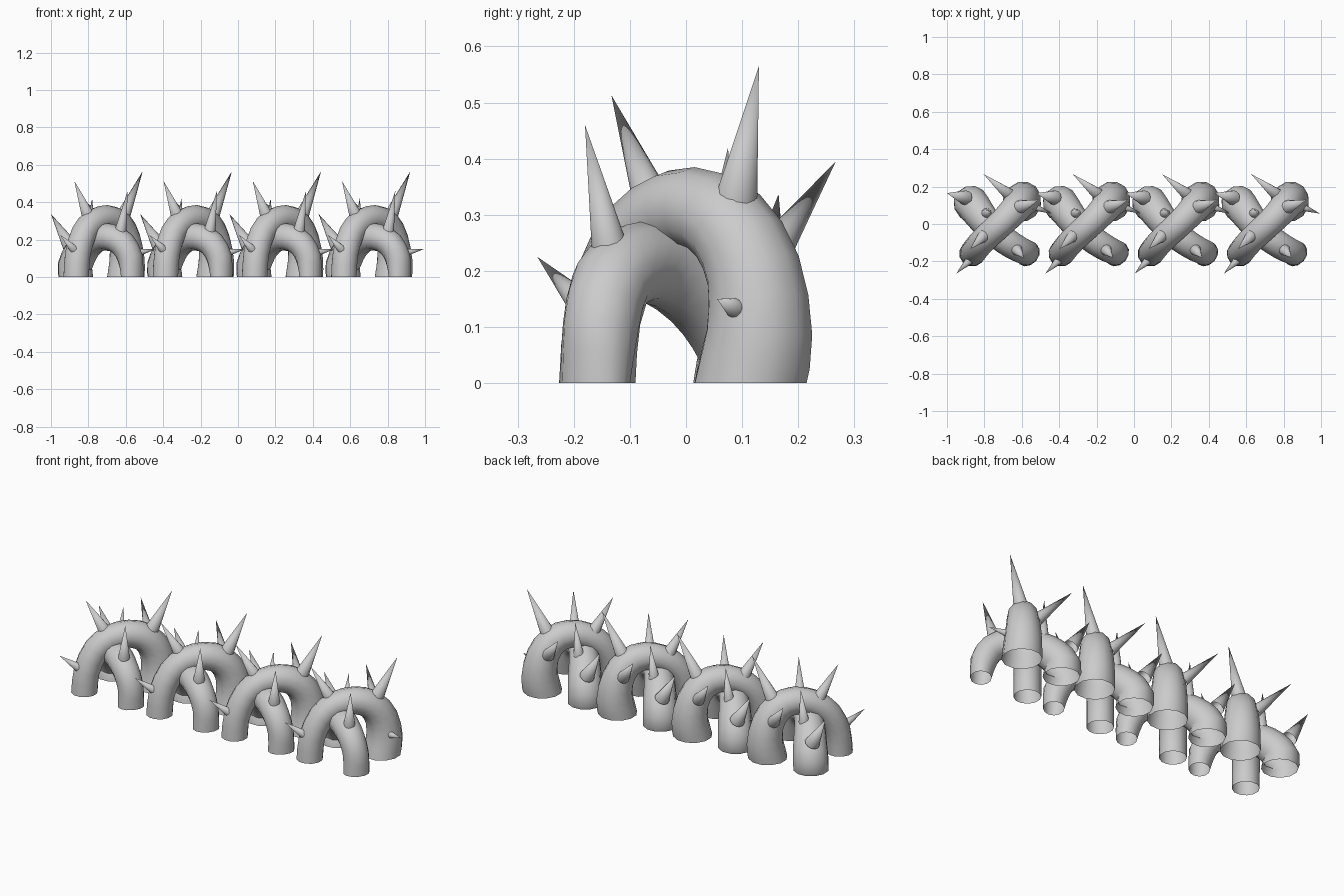
import bpy, bmesh, math
from mathutils import Vector

if "Cube" in bpy.data.objects:
    bpy.data.objects.remove(bpy.data.objects["Cube"])

UNITS, STEP = 4, 0.477
SIDES = 12

gray = bpy.data.materials.new("gray")
gray.diffuse_color = (0.6, 0.6, 0.6, 1)
gray.use_nodes = True
gray.node_tree.nodes["Principled BSDF"].inputs["Base Color"].default_value = gray.diffuse_color

# Arch centre lines of the first unit: x, y, z, radius
TALL = [(-.865, -.158, 0, .07), (-.857, -.148, .12, .07), (-.825, -.108, .23, .07),
        (-.77, -.052, .293, .071), (-.70, .012, .312, .073), (-.64, .075, .281, .079),
        (-.605, .12, .2, .087), (-.593, .131, .09, .097), (-.6, .115, 0, .103)]
LOW = [(-.565, -.163, 0, .07), (-.576, -.152, .1, .069), (-.615, -.135, .175, .071),
       (-.68, -.095, .211, .073), (-.745, -.045, .211, .075), (-.805, .025, .175, .083),
       (-.845, .08, .12, .09), (-.871, .112, .06, .094), (-.867, .105, 0, .094)]

# Spikes: base centre, tip, base radius
SPIKES = [((-.90, .14, .17), (-1.0, .165, .337), .04),
          ((-.665, .155, .235), (-.805, .267, .395), .034),
          ((-.625, .085, .30), (-.51, .13, .565), .042),
          ((-.875, -.19, .145), (-.95, -.265, .225), .024),
          ((-.795, -.055, .31), (-.875, -.133, .513), .037),
          ((-.63, -.135, .235), (-.59, -.18, .46), .033),
          ((-.79, .055, .22), (-.78, .075, .42), .03),
          ((-.53, .09, .132), (-.436, .055, .15), .02)]


def finish(bm, name):
    """Make a smooth gray object from a bmesh."""
    bmesh.ops.recalc_face_normals(bm, faces=bm.faces)
    mesh = bpy.data.meshes.new(name)
    bm.to_mesh(mesh)
    bm.free()
    mesh.materials.append(gray)
    obj = bpy.data.objects.new(name, mesh)
    bpy.context.collection.objects.link(obj)
    bpy.ops.object.select_all(action='DESELECT')
    obj.select_set(True)
    bpy.context.view_layer.objects.active = obj
    bpy.ops.object.shade_smooth_by_angle(angle=math.radians(50))
    return obj


def spline(points, steps=2):
    """Catmull-Rom samples through the points."""
    p = [Vector(q) for q in points]
    p = [2 * p[0] - p[1]] + p + [2 * p[-1] - p[-2]]
    out = []
    for i in range(1, len(p) - 2):
        a, b, c, d = p[i - 1:i + 3]
        for k in range(steps):
            t = k / steps
            out.append(.5 * (2 * b + (c - a) * t + (2 * a - 5 * b + 4 * c - d) * t * t
                             + (3 * b - a - 3 * c + d) * t ** 3))
    return out + [p[-2]]


def arch(points, name, front_squash=1.0):
    """Tapered tube along an arch, with level open feet."""
    path = spline(points)
    span = path[-1].xyz - path[0].xyz
    across = Vector((-span.y, span.x, 0)).normalized()
    bm = bmesh.new()
    rings = []
    for i, q in enumerate(path):
        if i == 0:
            tangent = Vector((0, 0, 1))
        elif i == len(path) - 1:
            tangent = Vector((0, 0, -1))
        else:
            tangent = (path[i + 1].xyz - path[i - 1].xyz).normalized()
        side = (across - tangent * across.dot(tangent)).normalized()
        up = side.cross(tangent).normalized()
        # The front foot narrows towards the ground
        up *= front_squash + (1 - front_squash) * min(1, i / 2)
        angles = [2 * math.pi * k / SIDES for k in range(SIDES)]
        rings.append([bm.verts.new(q.xyz + q.w * (math.cos(a) * side + math.sin(a) * up))
                      for a in angles])
    for r, s in zip(rings, rings[1:]):
        for k in range(SIDES):
            j = (k + 1) % SIDES
            bm.faces.new((r[k], r[j], s[j], s[k]))
    return finish(bm, name)


def spike(base, tip, radius, name):
    """Pointed open cone from base to tip."""
    base, tip = Vector(base), Vector(tip)
    axis = tip - base
    bm = bmesh.new()
    bmesh.ops.create_cone(bm, cap_ends=False, segments=SIDES, radius1=radius,
                          radius2=0, depth=axis.length)
    bmesh.ops.remove_doubles(bm, verts=bm.verts, dist=1e-5)
    rot = Vector((0, 0, 1)).rotation_difference(axis).to_matrix()
    for v in bm.verts:
        v.co = rot @ v.co + (base + tip) / 2
    return finish(bm, name)


# One unit: two crossing arches with spikes
parts = [arch(TALL, "tall_arch"), arch(LOW, "low_arch", 0.77)]
parts += [spike(*s, "spike_%d" % (i + 1)) for i, s in enumerate(SPIKES)]

# Repeat the unit along the row
for n in range(1, UNITS):
    for part in parts:
        copy = part.copy()
        copy.name = "%s_row_%d" % (part.name, n + 1)
        copy.location.x = n * STEP
        bpy.context.collection.objects.link(copy)
